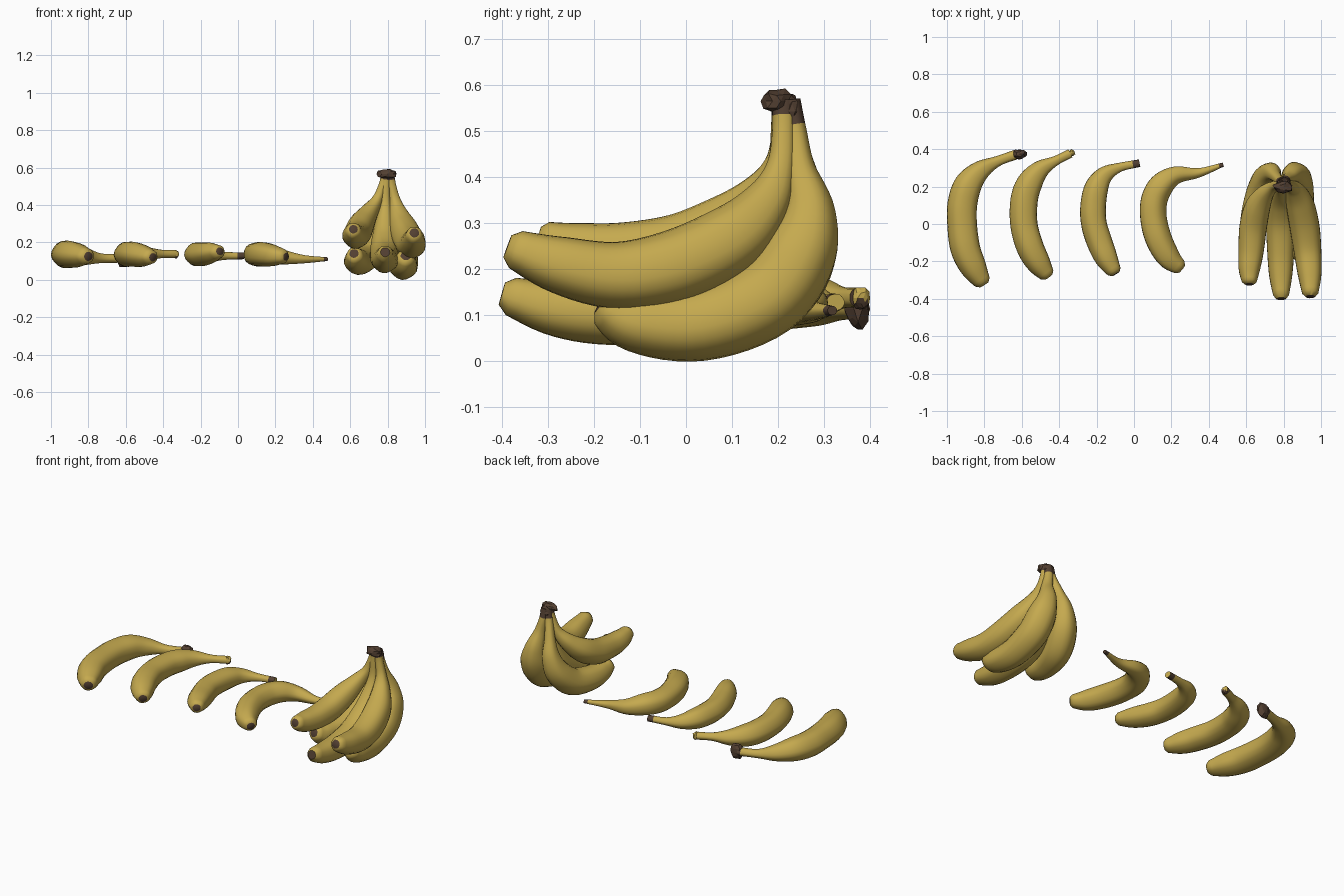
import bpy, bmesh, math, random
from mathutils import Vector, Matrix

random.seed(4)
SIDES, STEPS = 20, 6

if "Cube" in bpy.data.objects:
    bpy.data.objects.remove(bpy.data.objects["Cube"], do_unlink=True)


def make_material(name, rgb):
    mat = bpy.data.materials.new(name)
    mat.use_nodes = True
    colour = (*rgb, 1)
    mat.diffuse_color = colour
    mat.node_tree.nodes["Principled BSDF"].inputs["Base Color"].default_value = colour
    return mat


yellow = make_material("ripe yellow", (0.56, 0.40, 0.078))
brown = make_material("dry brown", (0.085, 0.05, 0.031))


def link_mesh(bm, name):
    bmesh.ops.recalc_face_normals(bm, faces=bm.faces)
    mesh = bpy.data.meshes.new(name)
    bm.to_mesh(mesh)
    bm.free()
    obj = bpy.data.objects.new(name, mesh)
    bpy.context.collection.objects.link(obj)
    for mat in (yellow, brown):
        mesh.materials.append(mat)
    return obj


def smooth(obj, degrees):
    bpy.ops.object.select_all(action="DESELECT")
    obj.select_set(True)
    bpy.context.view_layer.objects.active = obj
    bpy.ops.object.shade_smooth_by_angle(angle=math.radians(degrees))


def spline(points):
    """Catmull-Rom through points of (x, y, z, radius)."""
    pts = [Vector(p) for p in points]
    pts = [2 * pts[0] - pts[1]] + pts + [2 * pts[-1] - pts[-2]]
    out = []
    for a, b, c, d in zip(pts, pts[1:], pts[2:], pts[3:]):
        for i in range(STEPS):
            t = i / STEPS
            out.append(0.5 * (2 * b + (c - a) * t + (2 * a - 5 * b + 4 * c - d) * t ** 2
                              + (3 * b - a - 3 * c + d) * t ** 3))
    return out + [pts[-2]]


def banana(name, points, brown_stem, brown_end=True, flatten=1):
    """Sweep a slightly five-sided section from blossom tip to stem."""
    samples = spline(points)
    samples[0].w *= 0.66
    centres = [s.to_3d() for s in samples]
    last = len(centres) - 1
    tangents = [(centres[min(i + 1, last)] - centres[max(i - 1, 0)]).normalized()
                for i in range(last + 1)]
    side = tangents[0].orthogonal().normalized()
    bm = bmesh.new()
    rings = []
    for i, (centre, tangent) in enumerate(zip(centres, tangents)):
        if i:
            side = tangents[i - 1].rotation_difference(tangent) @ side
        up = tangent.cross(side)
        ring = []
        for k in range(SIDES):
            a = math.tau * k / SIDES
            r = samples[i].w * (1 + 0.025 * math.cos(5 * a))
            offset = r * (math.cos(a) * side + math.sin(a) * up)
            offset.z *= flatten
            ring.append(bm.verts.new(centre + offset))
        rings.append(ring)
    # Skin, brown towards the end of the stem
    for i in range(last):
        dry = (centres[i] - centres[-1]).length < brown_stem
        for k in range(SIDES):
            n = (k + 1) % SIDES
            face = bm.faces.new((rings[i][k], rings[i][n], rings[i + 1][n], rings[i + 1][k]))
            face.material_index = int(dry)
    # Dry blossom spot and cut stem end
    bm.faces.new(rings[0]).material_index = 1
    bm.faces.new(rings[-1]).material_index = int(brown_end)
    smooth(link_mesh(bm, name), 50)


def dry_lump(name, centre, size, brown_below=2):
    """Crumpled, faceted piece of stem, brown where faces point below a slope."""
    bm = bmesh.new()
    bmesh.ops.create_icosphere(bm, subdivisions=2, radius=1)
    for v in bm.verts:
        v.co *= random.uniform(0.85, 1.15)
    bmesh.ops.transform(bm, verts=bm.verts, matrix=Matrix.Translation(centre)
                        @ Matrix.Diagonal((*size, 1)))
    bm.normal_update()
    for face in bm.faces:
        face.material_index = int(face.normal.z < brown_below)
    link_mesh(bm, name)


# Loose bananas lying on their sides
LOOSE_RADII = (0.037, 0.064, 0.073, 0.073, 0.073, 0.068, 0.049, 0.026, 0.02)


def loose_banana(name, outline, tip_z, stem_z, scale, stem_end, brown_stem, brown_end=True):
    body_z = 0.136
    heights = [tip_z, (tip_z + body_z) / 2] + [body_z] * 4
    heights += [(body_z + stem_z) / 2, stem_z, stem_z]
    radii = [r * scale for r in LOOSE_RADII[:-1]] + [stem_end]
    points = [(x, y, z, r) for (x, y), z, r in zip(outline, heights, radii)]
    banana(name, points, brown_stem, brown_end, 0.91)


loose_banana("loose_banana_1", [
    (-.8, -.325), (-.855, -.235), (-.9, -.13), (-.917, 0), (-.915, .11),
    (-.885, .21), (-.82, .285), (-.73, .335), (-.62, .375)], .125, .115, 1.09, .026, .03)
loose_banana("loose_banana_2", [
    (-.455, -.283), (-.508, -.21), (-.555, -.12), (-.587, 0), (-.585, .13),
    (-.555, .22), (-.5, .29), (-.42, .337), (-.34, .377)], .12, .138, 1, .024, 0)
loose_banana("loose_banana_3", [
    (-.097, -.267), (-.145, -.185), (-.185, -.09), (-.212, 0), (-.217, .09),
    (-.2, .19), (-.155, .262), (-.075, .303), (.03, .325)], .152, .128, .94, .02, .04, False)
loose_banana("loose_banana_4", [
    (.257, -.242), (.185, -.18), (.13, -.08), (.103, .03), (.107, .13),
    (.148, .21), (.225, .262), (.345, .274), (.477, .318)], .123, .11, .97, .011, .025)
dry_lump("loose_stem_cap", (-.612, .374, .113), (.038, .027, .048))
dry_lump("loose_stem_end", (-.333, .38, .137), (.018, .02, .024), -.2)

# Hanging bunch: every fruit runs from its tip up to the shared crown
BUNCH_RADII = (0.038, 0.061, 0.072, 0.078, 0.073, 0.052, 0.031, 0.024, 0.024)


def bunch_banana(name, path, scale, brown_stem):
    x, y, z = path[-1]
    path = path + [((x + .8) / 2, (y + .21) / 2, .565)]
    banana(name, [(*p, r * scale) for p, r in zip(path, BUNCH_RADII)], brown_stem)


bunch_banana("bunch_upper_right", [
    (.943, -.388, .25), (.94, -.275, .21), (.929, -.145, .187), (.913, -.015, .21),
    (.888, .105, .27), (.86, .175, .345), (.84, .205, .42), (.822, .212, .5)], 1.02, .035)
bunch_banana("bunch_centre", [
    (.787, -.4, .147), (.785, -.28, .115), (.785, -.15, .108), (.785, 0, .132),
    (.785, .11, .2), (.785, .175, .3), (.788, .205, .4), (.79, .208, .5)], 1, .035)
bunch_banana("bunch_upper_left", [
    (.617, -.322, .27), (.617, -.24, .245), (.627, -.14, .235), (.637, -.02, .248),
    (.66, .085, .295), (.7, .16, .36), (.745, .2, .43), (.775, .21, .51)], .94, .035)
bunch_banana("bunch_lower_left", [
    (.62, -.14, .14), (.63, -.07, .11), (.642, .03, .1), (.675, .155, .12),
    (.71, .243, .2), (.735, .275, .3), (.755, .258, .4), (.78, .23, .5)], 1, .055)
bunch_banana("bunch_lower_right", [
    (.897, -.185, .128), (.89, -.11, .088), (.883, .03, .08), (.876, .175, .138),
    (.866, .247, .235), (.85, .268, .325), (.83, .247, .42), (.812, .236, .5)], 1.09, .065)
dry_lump("bunch_crown", (.8, .197, .565), (.054, .033, .029))
dry_lump("bunch_crown_back", (.8, .23, .542), (.034, .021, .038))
